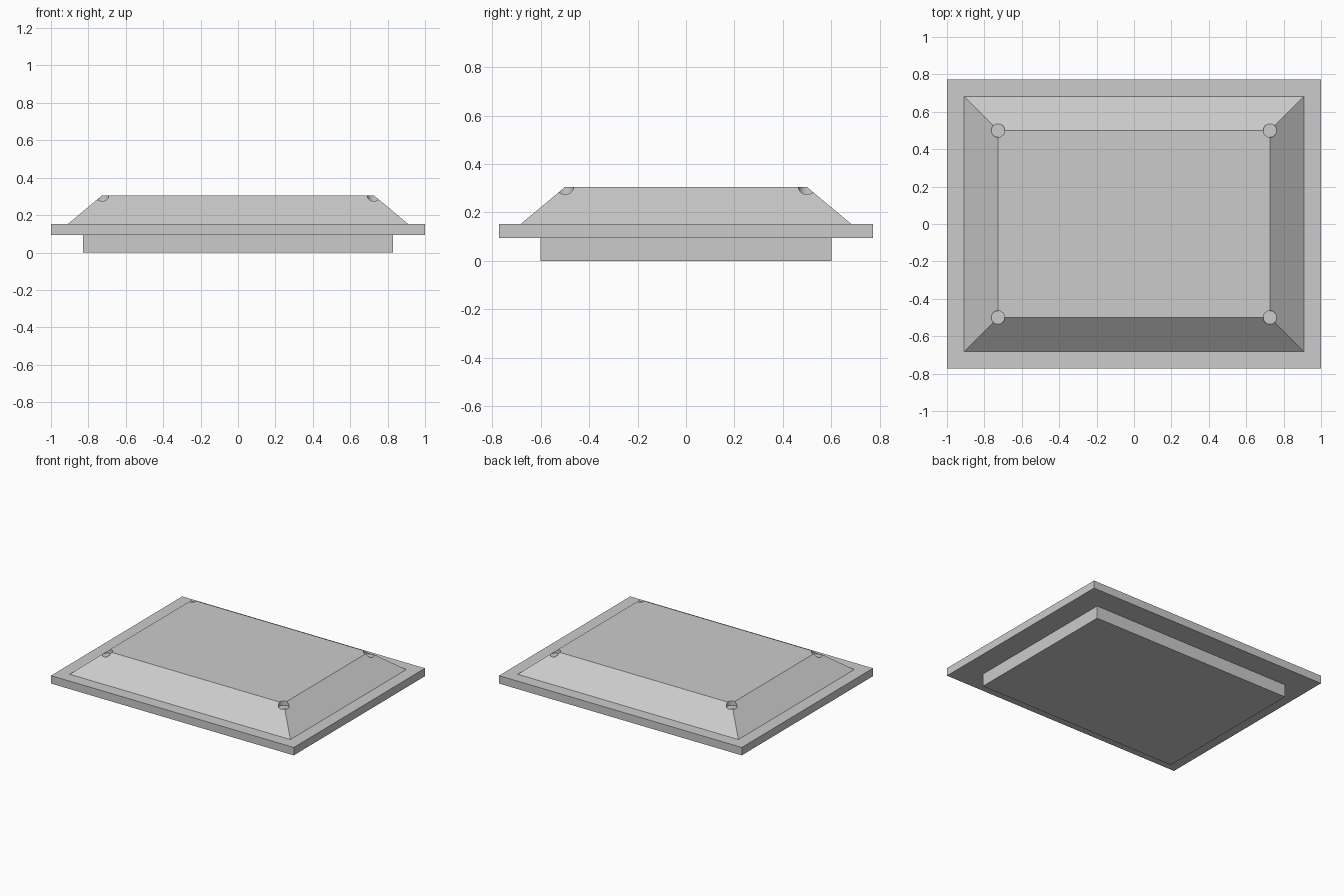
import bpy
import bmesh

cube = bpy.data.objects.get("Cube")
if cube:
    bpy.data.objects.remove(cube, do_unlink=True)

grey = bpy.data.materials.new("light grey")
grey.use_nodes = True
grey.diffuse_color = (0.6, 0.6, 0.6, 1)
grey.node_tree.nodes["Principled BSDF"].inputs["Base Color"].default_value = (0.6, 0.6, 0.6, 1)


def add_object(name, bm):
    bmesh.ops.recalc_face_normals(bm, faces=bm.faces)
    mesh = bpy.data.meshes.new(name)
    bm.to_mesh(mesh)
    bm.free()
    mesh.materials.append(grey)
    obj = bpy.data.objects.new(name, mesh)
    bpy.context.collection.objects.link(obj)
    return obj


def slab(name, bottom, top, z0, z1):
    """Block with separate half sizes for its bottom and top rectangles."""
    bm = bmesh.new()
    bmesh.ops.create_cube(bm, size=2)
    for v in bm.verts:
        hx, hy = top if v.co.z > 0 else bottom
        v.co = (v.co.x * hx, v.co.y * hy, z1 if v.co.z > 0 else z0)
    return add_object(name, bm)


# Stacked body: foot, overhanging plate, sloped top
foot, plate = (0.828, 0.6), (1, 0.772)
crown_low, crown_top = (0.909, 0.682), (0.727, 0.5)
slab("base_block", foot, foot, 0, 0.094)
slab("rim_plate", plate, plate, 0.094, 0.153)
crown = slab("sloped_top", crown_low, crown_top, 0.153, 0.305)

# Round shallow sockets cut into the four upper corners
floor, rim, radius = 0.273, 0.4, 0.036
bm = bmesh.new()
for sx in (-1, 1):
    for sy in (-1, 1):
        made = bmesh.ops.create_cone(bm, cap_ends=True, segments=32, radius1=radius,
                                     radius2=radius, depth=rim - floor)
        bmesh.ops.translate(bm, verts=made["verts"],
                            vec=(sx * crown_top[0], sy * crown_top[1], (rim + floor) / 2))
cutter = add_object("corner_socket_cutter", bm)
cutter.hide_render = True

cut = crown.modifiers.new("corner_sockets", 'BOOLEAN')
cut.operation = 'DIFFERENCE'
cut.solver = 'EXACT'
cut.object = cutter

# Apply the cut, drop the helper, then smooth the socket walls
bpy.ops.object.select_all(action='DESELECT')
crown.select_set(True)
bpy.context.view_layer.objects.active = crown
bpy.ops.object.modifier_apply(modifier=cut.name)
bpy.data.objects.remove(cutter, do_unlink=True)
bpy.ops.object.shade_smooth_by_angle()
